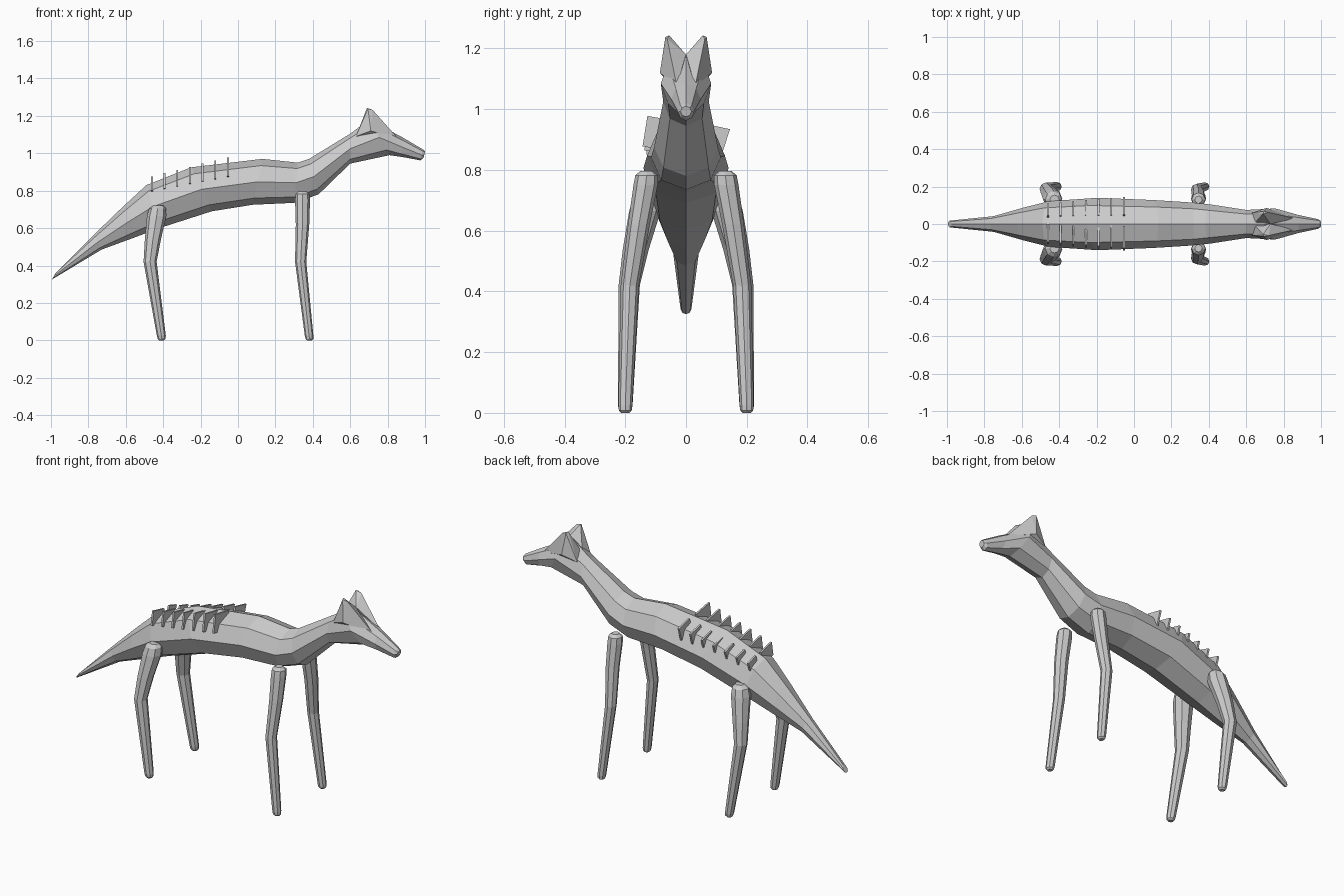
import bpy, bmesh
from math import sin, cos, pi
from mathutils import Vector as V


def finish(bm, name):
    bmesh.ops.recalc_face_normals(bm, faces=bm.faces[:])
    me = bpy.data.meshes.new(name)
    bm.to_mesh(me)
    bm.free()
    ob = bpy.data.objects.new(name, me)
    bpy.context.collection.objects.link(ob)
    return ob


def loft(name, rings, sides=8):
    """Skin rings given as (centre, side axis, up axis), with capped ends."""
    bm = bmesh.new()
    loops = []
    for c, u, v in rings:
        loops.append([bm.verts.new(c + u * sin(2 * pi * i / sides) + v * cos(2 * pi * i / sides))
                      for i in range(sides)])
    for a, b in zip(loops, loops[1:]):
        for i in range(sides):
            j = (i + 1) % sides
            bm.faces.new((a[i], a[j], b[j], b[i]))
    bm.faces.new(loops[0])
    bm.faces.new(loops[-1])
    return finish(bm, name)


def hull(name, pts):
    bm = bmesh.new()
    for p in pts:
        bm.verts.new(p)
    bmesh.ops.convex_hull(bm, input=bm.verts[:])
    return finish(bm, name)


# Body from tail to nose: top x, top z, bottom x, bottom z, half width
sections = [
    (-0.975, 0.36, -0.995, 0.325, 0.018),
    (-0.77, 0.565, -0.73, 0.485, 0.042),
    (-0.62, 0.71, -0.58, 0.54, 0.085),
    (-0.49, 0.83, -0.42, 0.60, 0.122),
    (-0.25, 0.925, -0.14, 0.69, 0.14),
    (0.13, 0.97, 0.08, 0.725, 0.128),
    (0.32, 0.95, 0.30, 0.735, 0.115),
    (0.38, 0.97, 0.43, 0.78, 0.105),
    (0.60, 1.105, 0.60, 0.945, 0.075),
    (0.70, 1.18, 0.81, 0.99, 0.083),
    (0.88, 1.085, 0.88, 0.98, 0.048),
    (0.99, 1.02, 0.975, 0.962, 0.026),
    (1.0, 1.01, 0.992, 0.975, 0.018),
]
rings = []
for xt, zt, xb, zb, w in sections:
    t, b = V((xt, 0, zt)), V((xb, 0, zb))
    rings.append(((t + b) / 2, V((0, w, 0)), (t - b) / 2))
loft("body", rings)

# Legs: x, y, z, radius, with rounded ends
front = [(0.345, 0.13, 0.797, 0.02), (0.345, 0.13, 0.782, 0.037), (0.345, 0.133, 0.75, 0.04),
         (0.345, 0.155, 0.62, 0.036), (0.335, 0.185, 0.42, 0.03),
         (0.38, 0.2, 0.025, 0.023), (0.382, 0.2, 0.008, 0.021), (0.382, 0.2, 0, 0.013)]
hind = [(-0.425, 0.13, 0.722, 0.025), (-0.43, 0.13, 0.705, 0.045), (-0.435, 0.135, 0.665, 0.052),
        (-0.455, 0.165, 0.54, 0.043), (-0.47, 0.187, 0.42, 0.035),
        (-0.41, 0.2, 0.025, 0.024), (-0.408, 0.2, 0.008, 0.021), (-0.408, 0.2, 0, 0.013)]
for s, side in ((-1, "right"), (1, "left")):
    for label, path in (("front", front), ("hind", hind)):
        loft(f"{label}_leg_{side}",
             [(V((x, s * y, z)), V((r, 0, 0)), V((0, r, 0))) for x, y, z, r in path])
    # Ear blended into the skull
    hull(f"ear_{side}", [(x, s * y, z) for x, y, z in (
        (0.69, 0.055, 1.243), (0.695, 0.068, 1.238), (0.72, 0.062, 1.232),
        (0.63, 0.06, 1.09), (0.71, 0.086, 1.12), (0.86, 0.03, 1.075),
        (0.73, 0.0, 1.18), (0.65, 0.01, 1.14))])

# Back stripes: thin tilted plates, outer edge and inner reach grow toward the front
rear_plates = {"right": ((-0.095, 0.877), (-0.108, 0.80), (0.0, 0.855)),
               "left": ((0.11, 0.835), (0.09, 0.775), (0.045, 0.855))}
fore_plates = {"right": ((-0.127, 0.978), (-0.143, 0.878), (-0.01, 0.957)),
               "left": ((0.145, 0.934), (0.12, 0.858), (0.05, 0.955))}
for i in range(7):
    x, f = -0.46 + 0.0677 * i, i / 6
    for side in ("right", "left"):
        a, b, c = (V(p).lerp(V(q), f) for p, q in zip(rear_plates[side], fore_plates[side]))
        d = b + c - a
        hull(f"stripe_{side}_{i + 1}",
             [(x + dx, p.x, p.y) for dx in (-0.005, 0.005) for p in (a, b, c, d)])
